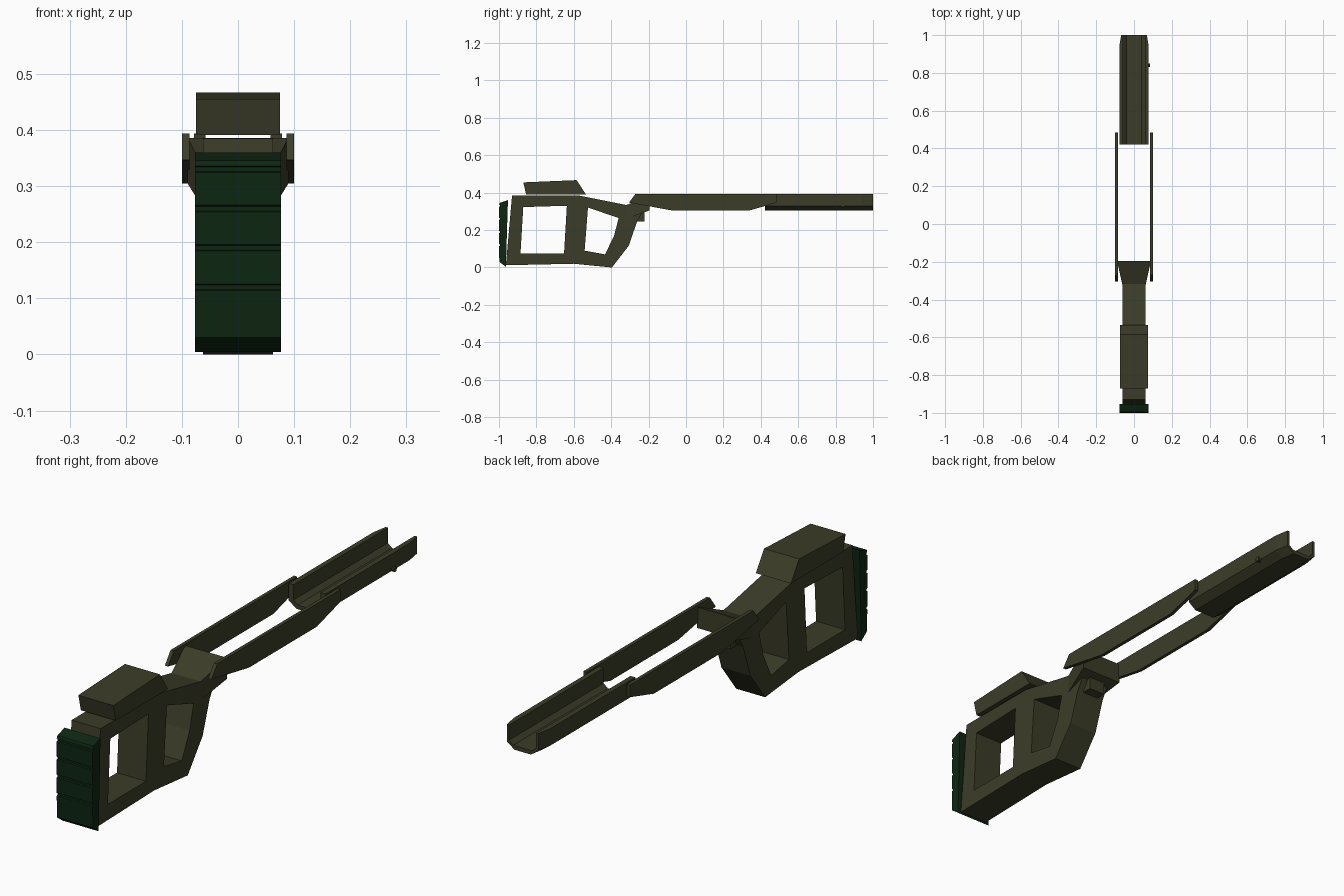
import bpy, bmesh, math
from mathutils import Matrix

if "Cube" in bpy.data.objects:
    bpy.data.objects.remove(bpy.data.objects["Cube"])

def material(name, rgb):
    m = bpy.data.materials.new(name)
    m.diffuse_color = (*rgb, 1)
    m.use_nodes = True
    m.node_tree.nodes["Principled BSDF"].inputs["Base Color"].default_value = m.diffuse_color
    return m

OLIVE = material("olive_drab", (0.044, 0.046, 0.021))
GREEN = material("dark_green_rubber", (0.004, 0.019, 0.006))
# maps profile (u, v, depth) to world (y, z, x)
SIDE = Matrix(((0, 0, 1, 0), (1, 0, 0, 0), (0, 1, 0, 0), (0, 0, 0, 1)))

def finish(name, mesh, mat):
    mesh.materials.clear()
    mesh.materials.append(mat)
    ob = bpy.data.objects.new(name, mesh)
    bpy.context.collection.objects.link(ob)
    return ob

def side_plate(name, loops, half, mat, x=0.0):
    """Extrude a (y, z) outline with optional holes across x."""
    cu = bpy.data.curves.new(name, 'CURVE')
    cu.dimensions = '2D'
    cu.fill_mode = 'BOTH'
    cu.extrude = half
    for pts in loops:
        s = cu.splines.new('POLY')
        s.points.add(len(pts) - 1)
        for p, (u, v) in zip(s.points, pts):
            p.co = (u, v, 0, 1)
        s.use_cyclic_u = True
    tmp = bpy.data.objects.new(name + "_curve", cu)
    bpy.context.collection.objects.link(tmp)
    bpy.context.view_layer.update()
    dg = bpy.context.evaluated_depsgraph_get()
    me = bpy.data.meshes.new_from_object(tmp.evaluated_get(dg))
    bpy.data.objects.remove(tmp)
    me.transform(Matrix.Translation((x, 0, 0)) @ SIDE)
    bm = bmesh.new()
    bm.from_mesh(me)
    bmesh.ops.remove_doubles(bm, verts=bm.verts, dist=1e-5)
    bmesh.ops.recalc_face_normals(bm, faces=bm.faces)
    for f in bm.faces:
        f.smooth = False
    bm.to_mesh(me)
    bm.free()
    return finish(name, me, mat)

def loft(name, sections, mat):
    """Skin closed rings of equal length and cap both ends."""
    bm = bmesh.new()
    rings = [[bm.verts.new(p) for p in s] for s in sections]
    for a, b in zip(rings, rings[1:]):
        for i in range(len(a)):
            j = (i + 1) % len(a)
            bm.faces.new((a[i], a[j], b[j], b[i]))
    bm.faces.new(rings[0])
    bm.faces.new(rings[-1])
    bmesh.ops.recalc_face_normals(bm, faces=bm.faces)
    me = bpy.data.meshes.new(name)
    bm.to_mesh(me)
    bm.free()
    return finish(name, me, mat)

# skeleton stock with two openings
side_plate("stock", [
    [(-0.93, 0.385), (-0.575, 0.385), (-0.31, 0.332), (-0.23, 0.30), (-0.262, 0.245),
     (-0.305, 0.118), (-0.396, 0.0), (-0.6, 0.02), (-0.963, 0.012)],
    [(-0.87, 0.323), (-0.637, 0.33), (-0.652, 0.075), (-0.885, 0.075)],
    [(-0.524, 0.32), (-0.36, 0.265), (-0.385, 0.168), (-0.433, 0.07), (-0.542, 0.09)],
], 0.062, OLIVE)

# cheek rest
side_plate("cheek_rest", [[(-0.87, 0.455), (-0.585, 0.467), (-0.535, 0.391), (-0.855, 0.391)]],
           0.075, OLIVE)

# butt pad with horizontal grooves
pad = [(-0.963, 0.004), (-0.998, 0.03)]
for z in (0.12, 0.19, 0.26, 0.33):
    pad += [(-1.0, z - 0.006), (-0.994, z - 0.004), (-0.994, z + 0.004), (-1.0, z + 0.006)]
pad += [(-0.996, 0.346), (-0.952, 0.36)]
side_plate("butt_pad", [pad], 0.077, GREEN)

# flared neck that carries the rails
def box_ring(y, w, z0, z1):
    return [(-w, y, z0), (w, y, z0), (w, y, z1), (-w, y, z1)]

loft("flared_neck", [box_ring(-0.32, 0.062, 0.26, 0.333),
                     box_ring(-0.195, 0.09, 0.305, 0.386)], OLIVE)
loft("lower_lug", [box_ring(-0.265, 0.035, 0.245, 0.30),
                   box_ring(-0.222, 0.035, 0.245, 0.31)], OLIVE)

# side rails
for side, sx in (("left", -1), ("right", 1)):
    side_plate("rail_" + side, [[(-0.305, 0.347), (-0.27, 0.394), (0.485, 0.394), (0.485, 0.347),
                                 (0.34, 0.305), (-0.075, 0.305)]],
               0.007, OLIVE, sx * 0.093)

# U-shaped fore-end with chamfered underside and tapered tip
def channel(y, w):
    half = [(w, 0.394), (w, 0.328), (w - 0.033, 0.304)]
    inner = [(0.058, 0.394), (0.058, 0.335), (0.04, 0.32)]
    ring = half + [(-x, z) for x, z in reversed(half)]
    ring += [(-x, z) for x, z in inner] + inner[::-1]
    return [(x, y, z) for x, z in ring]

loft("fore_end", [channel(0.422, 0.078), channel(0.94, 0.078), channel(1.0, 0.068)], OLIVE)

# small stud on the right side
loft("side_stud", [[(x, 0.84 + 0.01 * math.cos(a * math.pi / 4), 0.332 + 0.01 * math.sin(a * math.pi / 4))
                    for a in range(8)] for x in (0.07, 0.086)], OLIVE)
